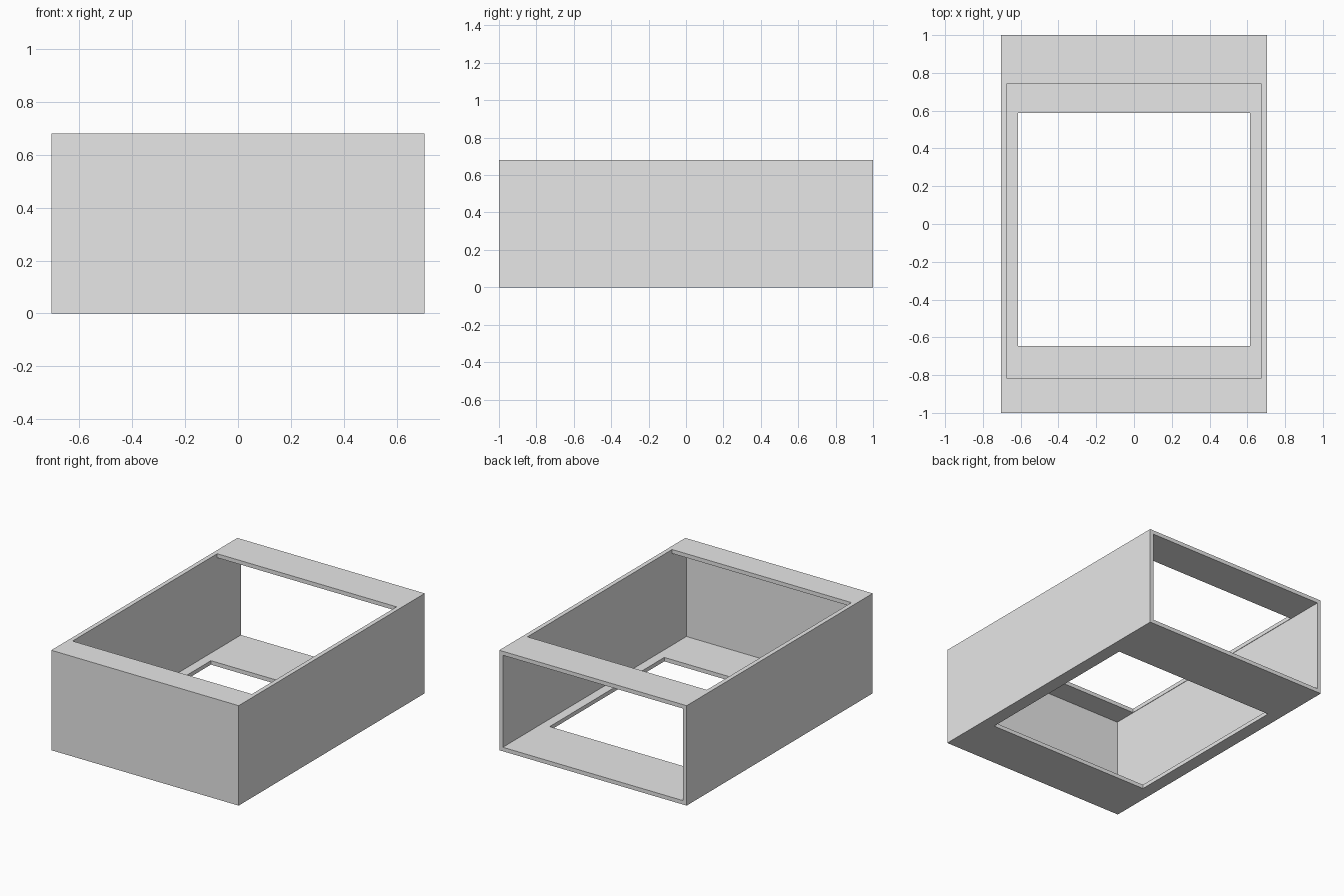
import bpy

default = bpy.data.objects.get("Cube")
if default:
    bpy.data.objects.remove(default, do_unlink=True)

WIDTH, LENGTH, HEIGHT, WALL = 1.41, 2.0, 0.68, 0.027
X, Y = WIDTH / 2, LENGTH / 2

grey = bpy.data.materials.new("light grey")
grey.use_nodes = True
grey.diffuse_color = (0.8, 0.8, 0.8, 1)
grey.node_tree.nodes["Principled BSDF"].inputs["Base Color"].default_value = (0.8, 0.8, 0.8, 1)


def box(name, x, y, z):
    """Box spanning the given (low, high) ranges."""
    spans = (x, y, z)
    bpy.ops.mesh.primitive_cube_add(size=1, location=[(a + b) / 2 for a, b in spans])
    obj = bpy.context.object
    obj.name = name
    obj.scale = [b - a for a, b in spans]
    bpy.ops.object.transform_apply(location=True, rotation=False, scale=True)
    obj.data.materials.append(grey)
    return obj


def cut(target, cutter):
    """Subtract the cutter, then discard it."""
    cutter.hide_render = True
    mod = target.modifiers.new("cut", "BOOLEAN")
    mod.operation, mod.solver, mod.object = "DIFFERENCE", "EXACT", cutter
    bpy.context.view_layer.objects.active = target
    bpy.ops.object.modifier_apply(modifier=mod.name)
    bpy.data.objects.remove(cutter, do_unlink=True)


# Outer casing
casing = box("casing", (-X, X), (-Y, Y), (0, HEIGHT))

# Hollow inside, open at the back
cut(casing, box("cavity_cutter", (-X + WALL, X - WALL), (-Y + WALL, Y + 0.1),
                (WALL, HEIGHT - WALL)))

# Large opening in the top
cut(casing, box("top_cutter", (-0.675, 0.675), (-0.815, 0.74),
                (HEIGHT / 2, HEIGHT + 0.1)))

# Smaller opening in the floor
cut(casing, box("floor_cutter", (-0.615, 0.615), (-0.645, 0.587),
                (-0.1, HEIGHT / 2)))
